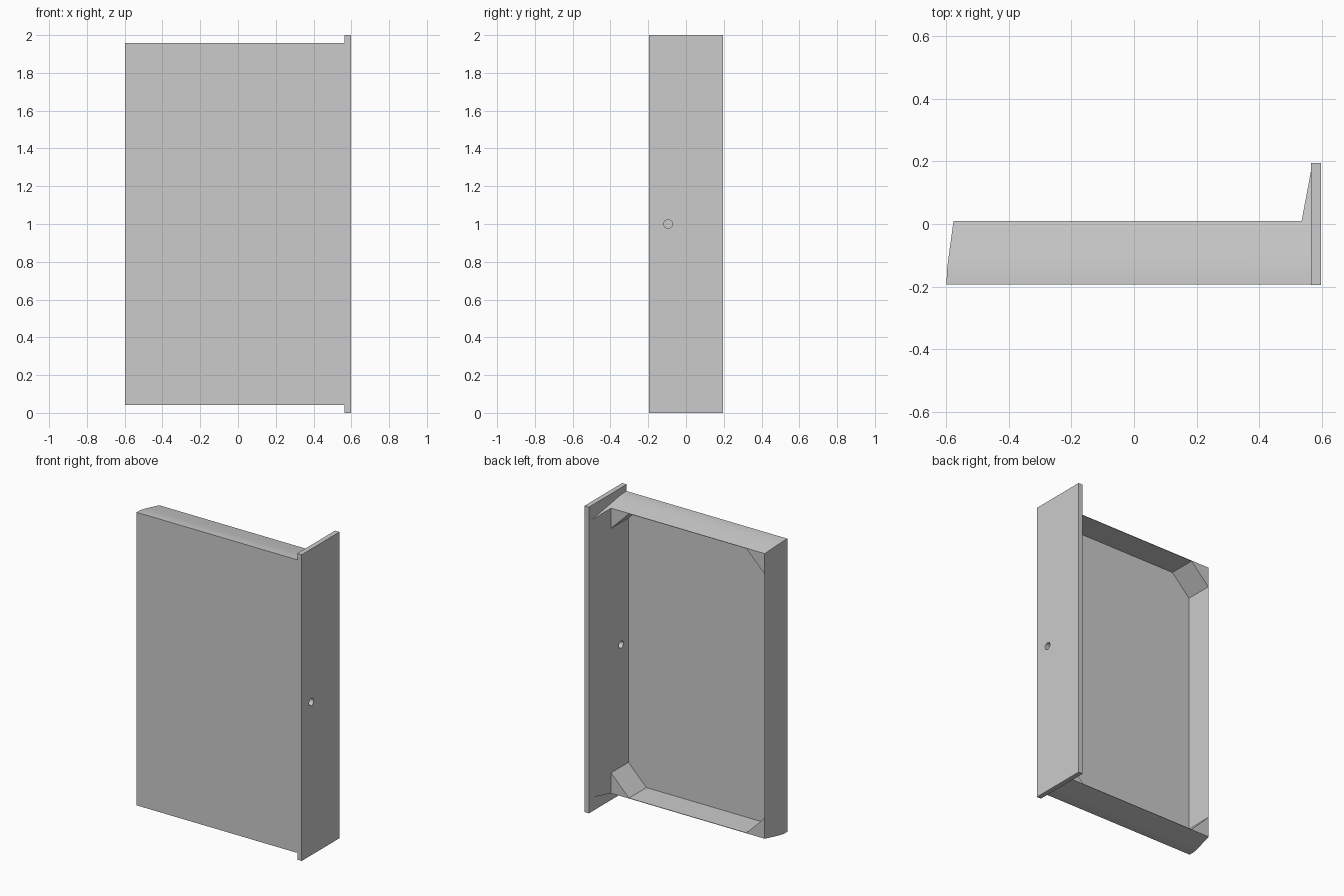
import bpy, bmesh, math
from mathutils import Matrix

cube = bpy.data.objects.get("Cube")
if cube:
    bpy.data.objects.remove(cube, do_unlink=True)

grey = bpy.data.materials.new("light grey")
grey.use_nodes = True
grey.diffuse_color = (0.6, 0.6, 0.6, 1)
grey.node_tree.nodes["Principled BSDF"].inputs["Base Color"].default_value = (0.6, 0.6, 0.6, 1)

MID = 1.0        # middle height
RIM = 0.01       # back rim of the tray
FLANGE_X = 0.565


def finish(bm, name):
    bmesh.ops.recalc_face_normals(bm, faces=bm.faces)
    mesh = bpy.data.meshes.new(name)
    bm.to_mesh(mesh)
    bm.free()
    obj = bpy.data.objects.new(name, mesh)
    bpy.context.collection.objects.link(obj)
    mesh.materials.append(grey)
    return obj


def loft(name, rings):
    """Join equal-length rings of points into a closed solid."""
    bm = bmesh.new()
    loops = [[bm.verts.new(p) for p in ring] for ring in rings]
    n = len(loops[0])
    for a, b in zip(loops, loops[1:]):
        for i in range(n):
            j = (i + 1) % n
            bm.faces.new((a[i], a[j], b[j], b[i]))
    bm.faces.new(loops[0])
    bm.faces.new(loops[-1])
    return finish(bm, name)


def rect(y, x0, x1, half):
    return [(x0, y, MID - half), (x1, y, MID - half),
            (x1, y, MID + half), (x0, y, MID + half)]


def octagon(y, x0, x1, half, c):
    lo, hi = MID - half, MID + half
    return [(x0 + c, y, lo), (x1 - c, y, lo), (x1, y, lo + c), (x1, y, hi - c),
            (x1 - c, y, hi), (x0 + c, y, hi), (x0, y, hi - c), (x0, y, lo + c)]


def cut(obj, cutter):
    mod = obj.modifiers.new("cut", 'BOOLEAN')
    mod.operation = 'DIFFERENCE'
    mod.solver = 'EXACT'
    mod.object = cutter
    cutter.hide_render = True
    cutter.hide_viewport = True


# Tray body: straight front edge, then drafted sides
profile = [(-0.193, 0, 0), (-0.155, 0.0005, 0.0005), (-0.13, 0.003, 0.003),
           (-0.10, 0.007, 0.007), (RIM, 0.022, 0.026)]
tray = loft("tray", [rect(y, -0.598 + dx, FLANGE_X + 0.005, 0.957 - dz)
                     for y, dx, dz in profile])

# Pocket with chamfered corners, open at the back
pocket = loft("pocket_cutter", [octagon(y, -0.573, 0.535, 0.928, 0.13)
                                for y in (-0.17, 0.1)])

# Mounting flange and the wedge that braces it
flange = loft("flange", [rect(y, FLANGE_X, 0.597, 1.0) for y in (-0.195, 0.195)])
wedge = loft("flange_wedge", [rect(RIM, 0.535, FLANGE_X + 0.005, 0.931),
                              rect(0.17, FLANGE_X, FLANGE_X + 0.005, 0.906)])

# Round hole through flange and tray wall
bm = bmesh.new()
bmesh.ops.create_cone(bm, cap_ends=True, segments=32, radius1=0.023, radius2=0.023, depth=0.3,
                      matrix=Matrix.Translation((FLANGE_X, -0.095, MID))
                      @ Matrix.Rotation(math.pi / 2, 4, 'Y'))
hole = finish(bm, "hole_cutter")

cut(tray, pocket)
cut(tray, hole)
cut(flange, hole)

# Smooth the drafted sides and hole, keep edges sharp
for obj in (tray, flange):
    bpy.ops.object.select_all(action='DESELECT')
    obj.select_set(True)
    bpy.context.view_layer.objects.active = obj
    for mod in list(obj.modifiers):
        bpy.ops.object.modifier_apply(modifier=mod.name)
    bpy.ops.object.shade_smooth_by_angle(angle=math.radians(30))

for helper in (pocket, hole):
    bpy.data.objects.remove(helper, do_unlink=True)
